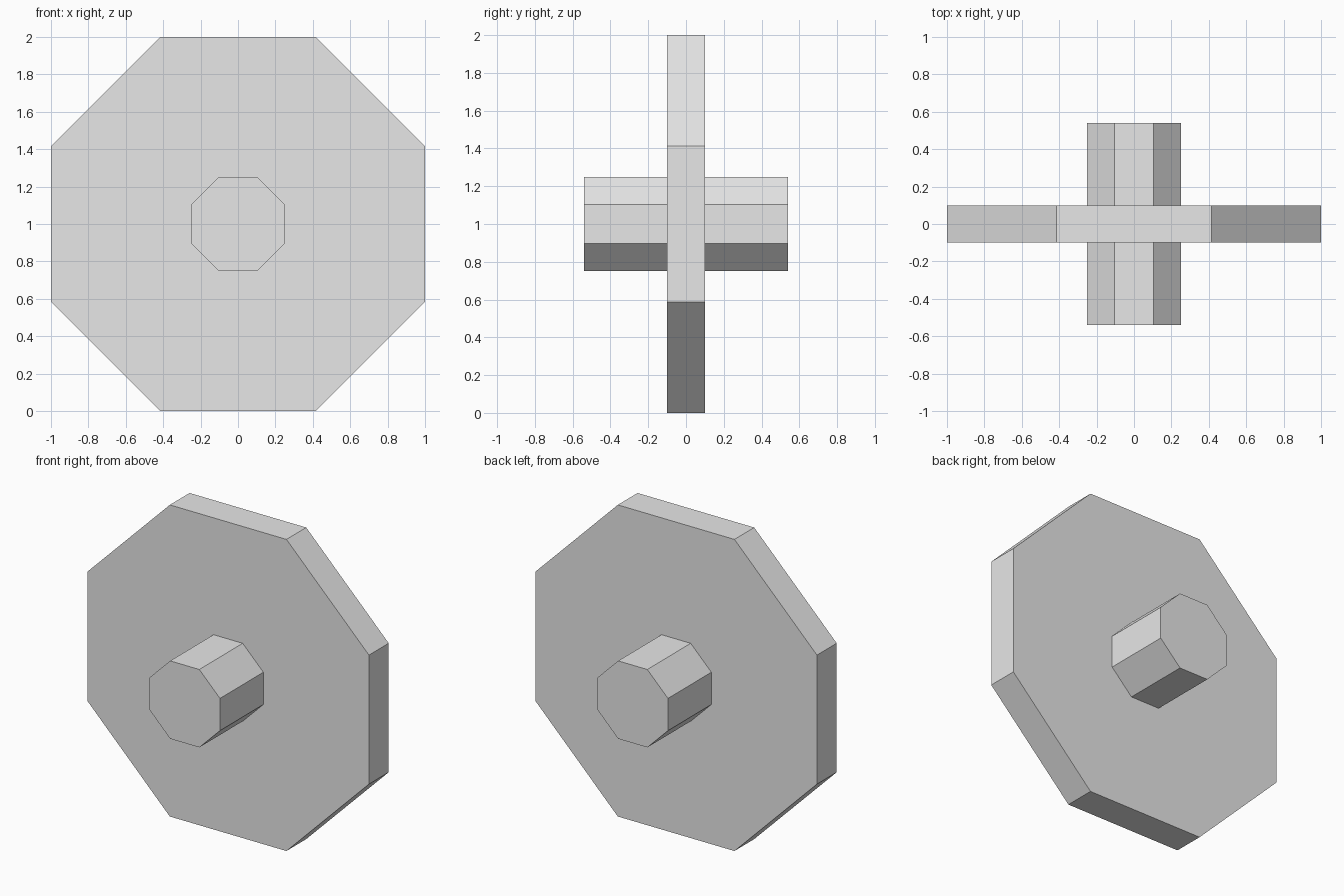
import bpy
import math

cube = bpy.data.objects.get("Cube")
if cube:
    bpy.data.objects.remove(cube, do_unlink=True)

SIDES = 8

grey = bpy.data.materials.new("light_grey")
grey.use_nodes = True
colour = (0.8, 0.8, 0.8, 1.0)
grey.diffuse_color = colour
grey.node_tree.nodes["Principled BSDF"].inputs["Base Color"].default_value = colour


def octagonal_prism(name, half_width, y_start, y_end):
    """Eight-sided prism along y, with a flat side on top and underneath."""
    bpy.ops.mesh.primitive_cylinder_add(
        vertices=SIDES,
        radius=half_width / math.cos(math.pi / SIDES),
        depth=y_end - y_start,
    )
    obj = bpy.context.object
    obj.name = name
    # Turn the flats to the axes, lay the prism along y, move it to wheel height
    for v in obj.data.vertices:
        x, y, z = v.co
        a = math.atan2(y, x) + math.pi / SIDES
        r = math.hypot(x, y)
        v.co = (r * math.cos(a), -z, r * math.sin(a))
    obj.location = (0, (y_start + y_end) / 2, 1)
    obj.data.materials.append(grey)
    return obj


# Wheel disc
octagonal_prism("wheel_disc", 1.0, -0.1, 0.1)

# Axle stubs on both faces of the disc
octagonal_prism("front_axle", 0.25, -0.54, -0.1)
octagonal_prism("back_axle", 0.25, 0.1, 0.54)
